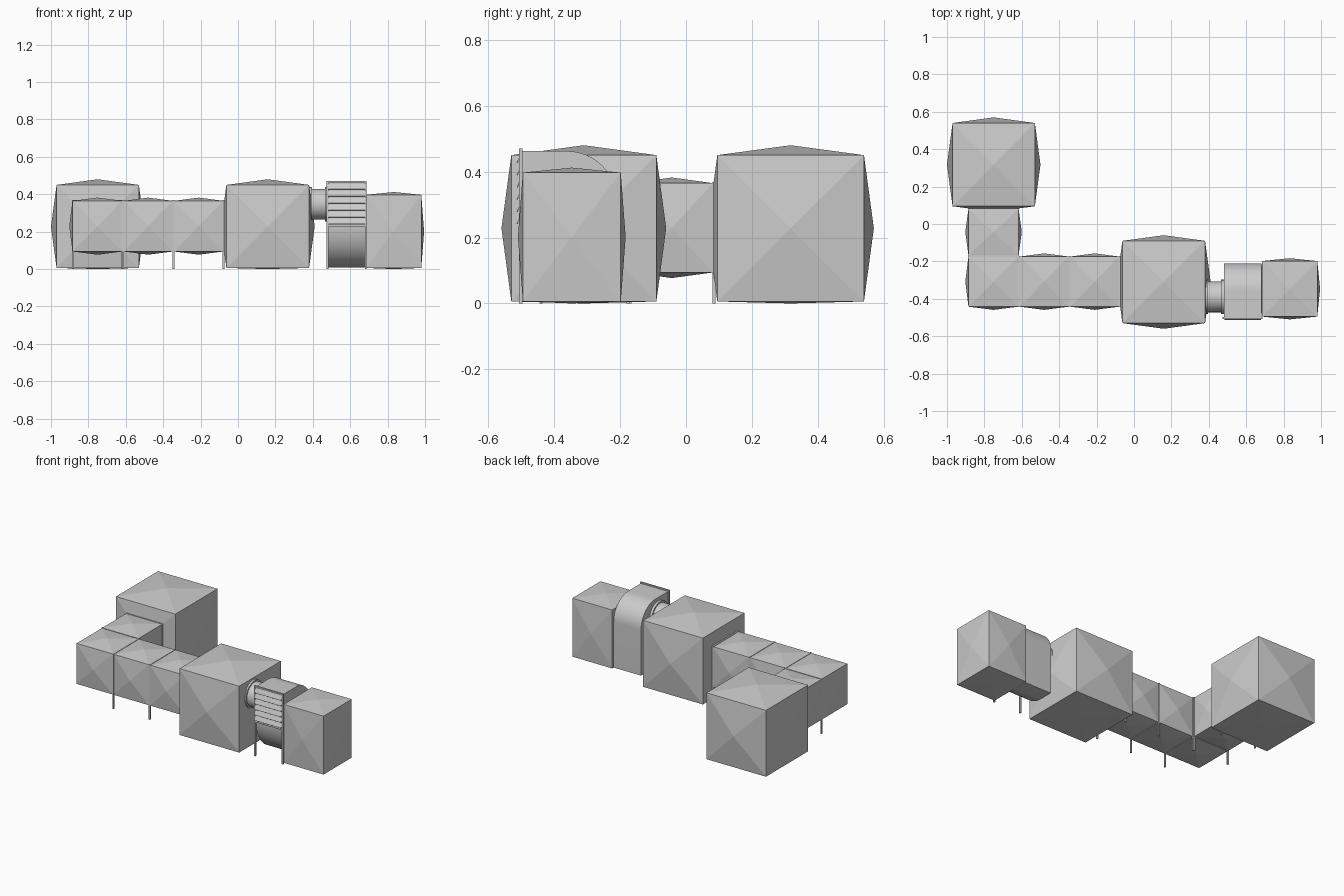
import bpy, bmesh, math
from mathutils import Vector

if "Cube" in bpy.data.objects:
    bpy.data.objects.remove(bpy.data.objects["Cube"])


def finish(name, bm, smooth=False):
    bmesh.ops.recalc_face_normals(bm, faces=bm.faces)
    me = bpy.data.meshes.new(name)
    bm.to_mesh(me)
    bm.free()
    ob = bpy.data.objects.new(name, me)
    bpy.context.collection.objects.link(ob)
    if smooth:
        bpy.ops.object.select_all(action='DESELECT')
        ob.select_set(True)
        bpy.context.view_layer.objects.active = ob
        bpy.ops.object.shade_smooth_by_angle(angle=math.radians(30))
    return ob


def box(name, x, y, z, bulge=0.0, bottom=None):
    """Box from ranges; every face can be raised to a shallow pyramid."""
    bm = bmesh.new()
    bmesh.ops.create_cube(bm, size=1)
    c = Vector([(r[0] + r[1]) / 2 for r in (x, y, z)])
    for v in bm.verts:
        v.co = Vector([v.co[i] * (r[1] - r[0]) for i, r in enumerate((x, y, z))]) + c
    if bulge:
        for v in bmesh.ops.poke(bm, faces=bm.faces[:])['verts']:
            d = (v.co - c).normalized()
            v.co += d * (bottom if bottom is not None and d.z < -0.5 else bulge)
    return finish(name, bm)


def extrude_x(name, profile, x0, x1, smooth=False):
    """Prism from a (y, z) profile along x."""
    bm = bmesh.new()
    f = bm.faces.new([bm.verts.new((x0, y, z)) for y, z in profile])
    r = bmesh.ops.extrude_face_region(bm, geom=[f])
    for v in r['geom']:
        if isinstance(v, bmesh.types.BMVert):
            v.co.x = x1
    return finish(name, bm, smooth)


def arc(cy, cz, ry, rz, a0, a1, n=16):
    return [(cy + ry * math.cos(math.radians(a0 + (a1 - a0) * i / n)),
             cz + rz * math.sin(math.radians(a0 + (a1 - a0) * i / n))) for i in range(n + 1)]


# Large chambers and end chamber
box("back_chamber", (-0.97, -0.53), (0.095, 0.54), (0.006, 0.45), 0.03, 0.006)
box("middle_chamber", (-0.062, 0.38), (-0.53, -0.09), (0.006, 0.45), 0.03, 0.006)
box("end_chamber", (0.685, 0.98), (-0.495, -0.198), (0.006, 0.397), 0.015, 0.006)

# Corridor segments
px, py, cz = (-0.885, -0.617), (-0.442, -0.174), (0.094, 0.365)
box("corridor_corner", px, py, cz, 0.017)
box("corridor_north", px, (-0.168, 0.082), cz, 0.017)
box("corridor_mid", (-0.611, -0.349), py, cz, 0.017)
box("corridor_east", (-0.341, -0.079), py, cz, 0.017)

# Thin frames with legs between the segments
T = 0.005
frame_profile = [(-0.137, 0), (-0.137, 0.368), (0.137, 0.368), (0.137, 0),
                 (0.127, 0), (0.127, 0.358), (-0.127, 0.358), (-0.127, 0)]
frames = [((-0.614, -0.308), False), ((-0.345, -0.308), False), ((-0.078, -0.308), False),
          ((-0.751, -0.171), True), ((-0.751, 0.085), True)]
for i, (loc, turned) in enumerate(frames):
    ob = extrude_x(f"corridor_frame_{i + 1}", frame_profile, -T, T)
    ob.location = (loc[0], loc[1], 0)
    if turned:
        ob.rotation_euler.z = math.pi / 2
    # lower crossbar under the corridor
    bar = extrude_x(f"frame_crossbar_{i + 1}",
                    [(-0.13, 0.09), (0.13, 0.09), (0.13, 0.1), (-0.13, 0.1)], -T, T)
    bar.location, bar.rotation_euler = ob.location, ob.rotation_euler

# Round connector pipe with flanges
for name, x0, x1, r in (("connector_pipe", 0.37, 0.49, 0.082),
                        ("pipe_flange_left", 0.38, 0.396, 0.092),
                        ("pipe_flange_right", 0.464, 0.48, 0.092)):
    extrude_x(name, arc(-0.39, 0.347, r, r, 0, 348.75, 31), x0, x1, True)

# Rounded machine housing
housing = ([(-0.498, 0.462)] + arc(-0.36, 0.312, 0.15, 0.15, 90, 0)
           + [(-0.21, 0.008)] + arc(-0.3, 0.237, 0.198, 0.229, 270, 180))
extrude_x("machine_housing", housing, 0.48, 0.682, True)

# Front frame: posts and rails
for name, x0 in (("front_post_left", 0.473), ("front_post_right", 0.678)):
    box(name, (x0, x0 + 0.01), (-0.507, -0.496), (0, 0.47))
for name, z0 in (("front_rail_top", 0.46), ("front_rail_bottom", 0.228)):
    box(name, (0.473, 0.688), (-0.507, -0.496), (z0, z0 + 0.01))

# Louver slats, leaning outward at the bottom
for i in range(6):
    z = 0.242 + i * 0.037
    extrude_x(f"louver_{i + 1}", [(-0.514, z), (-0.511, z - 0.002),
                                  (-0.498, z + 0.026), (-0.501, z + 0.028)], 0.483, 0.678)
